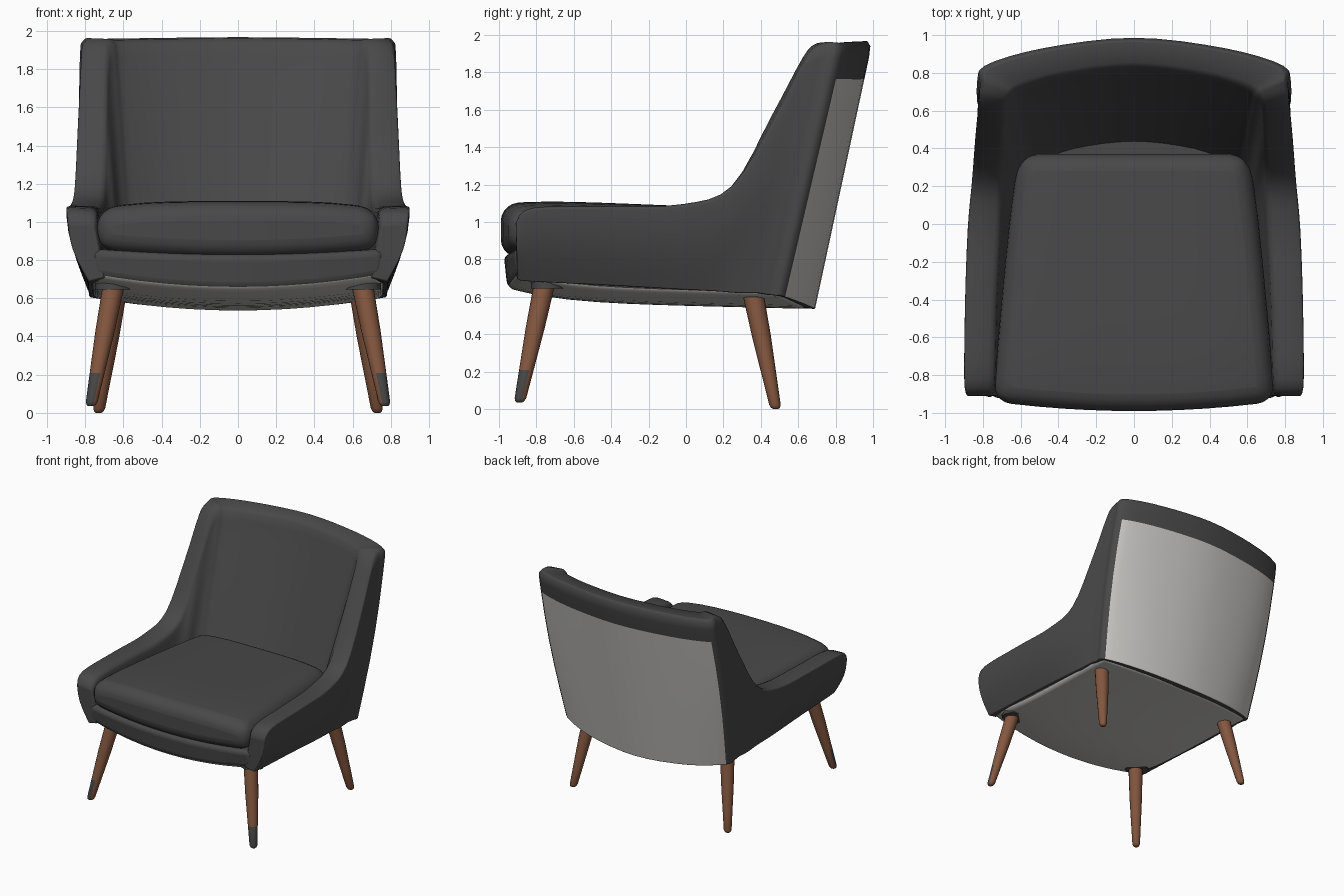
import bpy, bmesh, math
from mathutils import Vector

if "Cube" in bpy.data.objects:
    bpy.data.objects.remove(bpy.data.objects["Cube"])


def material(name, rgb):
    m = bpy.data.materials.new(name)
    m.use_nodes = True
    m.diffuse_color = (*rgb, 1)
    m.node_tree.nodes["Principled BSDF"].inputs["Base Color"].default_value = (*rgb, 1)
    return m


charcoal = material("charcoal fabric", (0.065, 0.065, 0.065))
pale = material("pale lining", (0.58, 0.57, 0.55))
wood = material("brown wood", (0.23, 0.095, 0.05))


def loft(name, rings, mats, rule=None, bevel=0, segments=4):
    """Skin closed rings (even point count), fill both ends with quad strips."""
    bm = bmesh.new()
    rows = [[bm.verts.new(p) for p in ring] for ring in rings]
    n = len(rows[0])
    for a, b in zip(rows, rows[1:]):
        for k in range(n):
            j = (k + 1) % n
            bm.faces.new((a[k], a[j], b[j], b[k]))
    for row in (rows[0], rows[-1]):
        for k in range(n // 2 - 1):
            bm.faces.new((row[k], row[k + 1], row[n - 2 - k], row[n - 1 - k]))
    bmesh.ops.recalc_face_normals(bm, faces=bm.faces)
    if rule:
        for f in bm.faces:
            f.material_index = int(rule(f.calc_center_median(), f.normal))
    mesh = bpy.data.meshes.new(name)
    bm.to_mesh(mesh)
    bm.free()
    for m in mats:
        mesh.materials.append(m)
    ob = bpy.data.objects.new(name, mesh)
    bpy.context.collection.objects.link(ob)
    if bevel:
        mod = ob.modifiers.new("soft edges", "BEVEL")
        mod.width, mod.segments = bevel, segments
        mod.limit_method, mod.angle_limit = "ANGLE", math.radians(50)
    bpy.ops.object.select_all(action="DESELECT")
    ob.select_set(True)
    bpy.context.view_layer.objects.active = ob
    bpy.ops.object.shade_smooth_by_angle(angle=math.radians(50))
    return ob


def spline(keys, steps):
    """Catmull-Rom through tuples of any length."""
    out = []
    last = len(keys) - 1
    for i in range(last):
        quad = zip(keys[max(i - 1, 0)], keys[i], keys[i + 1], keys[min(i + 2, last)])
        quad = list(quad)
        for s in range(steps):
            t = s / steps
            out.append([b + 0.5 * t * (c - a + t * (2*a - 5*b + 4*c - d + t * (3*(b - c) + d - a)))
                        for a, b, c, d in quad])
    return out + [list(keys[-1])]


# Shell: arms and back in one sweep, from the left arm front round to the right.
# Each station: outer bottom, outer top, inner top x y, inner bottom x y
stations = [
    (.78, -.90, .69, .885, -.91, 1.00, .755, -.91, .70, -.91),
    (.785, -.82, .68, .90, -.82, 1.08, .74, -.82, .69, -.82),
    (.785, -.40, .66, .895, -.40, 1.09, .73, -.40, .66, -.40),
    (.785, -.05, .64, .88, -.02, 1.10, .71, -.02, .63, -.08),
    (.78, .15, .63, .855, .25, 1.20, .70, .25, .61, .02),
    (.78, .28, .62, .835, .49, 1.59, .69, .47, .60, .10),
    (.775, .38, .62, .82, .65, 1.90, .68, .64, .59, .16),
    (.77, .45, .61, .815, .75, 1.97, .65, .70, .56, .20),
    (.75, .53, .60, .795, .85, 1.97, .60, .735, .50, .24),
    (.45, .64, .56, .48, .945, 1.975, .38, .80, .30, .31),
    (0, .69, .535, 0, 1.0, 1.98, 0, .845, 0, .34),
]
flip = (-1, 1, 1, -1, 1, 1, -1, 1, -1, 1)
stations += [tuple(v * s for v, s in zip(st, flip)) for st in stations[-2::-1]]
levels = (0, .17, .34, .51, .68, .85, .93)


def shell_ring(st):
    ob, ot = Vector(st[:3]), Vector(st[3:6])
    it = Vector((st[6], st[7], ot.z - 0.01))
    ib = Vector((st[8], st[9], ob.z + 0.02))

    def outer(t):
        p = ob.lerp(ot, t)
        p.x *= 1 + 0.035 * math.sin(math.pi * t)
        return p

    ring = [outer(t) for t in levels]
    a, b = outer(levels[-1]), ib.lerp(it, levels[-1])
    rise = (ot - ob) * (1 - levels[-1])
    for deg in (25, 55, 125, 155):
        c, s = math.cos(math.radians(deg)), math.sin(math.radians(deg))
        across = (1 - math.copysign(abs(c) ** 0.7, c)) / 2
        ring.append(a.lerp(b, across) + rise * s ** 0.6)
    return ring + [ib.lerp(it, t) for t in reversed(levels)]


def is_rear_panel(c, n):
    behind_corner = c.y > 0.53 + 0.235 * (c.z - 0.6) + 0.01
    return n.y > 0.3 and behind_corner and c.z < 1.765


loft("back_and_arms_shell", [shell_ring(s) for s in spline(stations, 4)],
     [charcoal, pale], is_rear_panel, bevel=0.02, segments=3)


def slab(name, place, mats, rule=None, bevel=0.05, nx=12, ny=10):
    """Box grid; place(u, v, top) gives a point for u, v in -1..1 (v=1 is the front)."""
    rings = []
    for i in range(nx + 1):
        u = 2 * i / nx - 1
        vs = [2 * j / ny - 1 for j in range(ny + 1)]
        rings.append([place(u, v, False) for v in vs] + [place(u, v, True) for v in reversed(vs)])
    return loft(name, rings, mats, rule, bevel, 5)


# Seat base: dark front rail, pale bowed underside
def base_point(u, v, top):
    f = (v + 1) / 2
    back, front = 0.66 - 0.14 * u * u, -0.975 + 0.055 * u * u
    if not top:
        front += 0.02
    z = 0.83 + 0.03 * u * u if top else 0.535 + 0.07 * u * u + 0.04 * f + 0.07 * f ** 6
    return (0.765 * u, back + (front - back) * f, z)


slab("seat_base", base_point, [charcoal, pale], lambda c, n: n.z < -0.5, bevel=0.04)


# Seat cushion: tapered to the back, bowed at the front, gently crowned
def cushion_point(u, v, top):
    f = (v + 1) / 2
    half = 0.60 + 0.145 * f ** 0.7
    front = -0.99 + 0.05 * u * u
    y = 0.37 + (front - 0.37) * f
    z = 1.07 + 0.055 * f - 0.04 * u ** 4 - 0.03 * f ** 8 if top else 0.815 + 0.04 * u * u
    return (half * u, y, z)


slab("seat_cushion", cushion_point, [charcoal], bevel=0.11)


# Legs: tapered, splayed, rounded at the foot
def leg(name, top, foot, side, worn):
    top, foot = Vector(top), Vector(foot)
    rings = []
    for t, r in ((0, .014), (.01, .024), (.035, .031), (.26, .039), (.6, .051), (1, .058)):
        c = foot.lerp(top, t)
        rings.append([c + Vector((r * math.cos(a * math.pi / 8), r * math.sin(a * math.pi / 8), 0))
                      for a in range(16)])
    outward = Vector((side, -1, 0)).normalized()
    loft(name, rings, [wood, charcoal],
         lambda c, n: worn and c.z < 0.21 and n.dot(outward) > 0.3)


for side, word in ((1, "left"), (-1, "right")):
    leg("front_leg_" + word, (side * .645, -.75, .70), (side * .77, -.89, .035), side, True)
    leg("back_leg_" + word, (side * .635, .35, .66), (side * .73, .48, 0), side, False)
    # Dark mounting plate above each front leg
    disc = [[(side * .65 + .1 * math.cos(a * math.pi / 4), -.74 + .09 * math.sin(a * math.pi / 4), z)
             for a in range(8)] for z in (.645, .70)]
    loft("leg_mount_" + word, disc, [charcoal])
